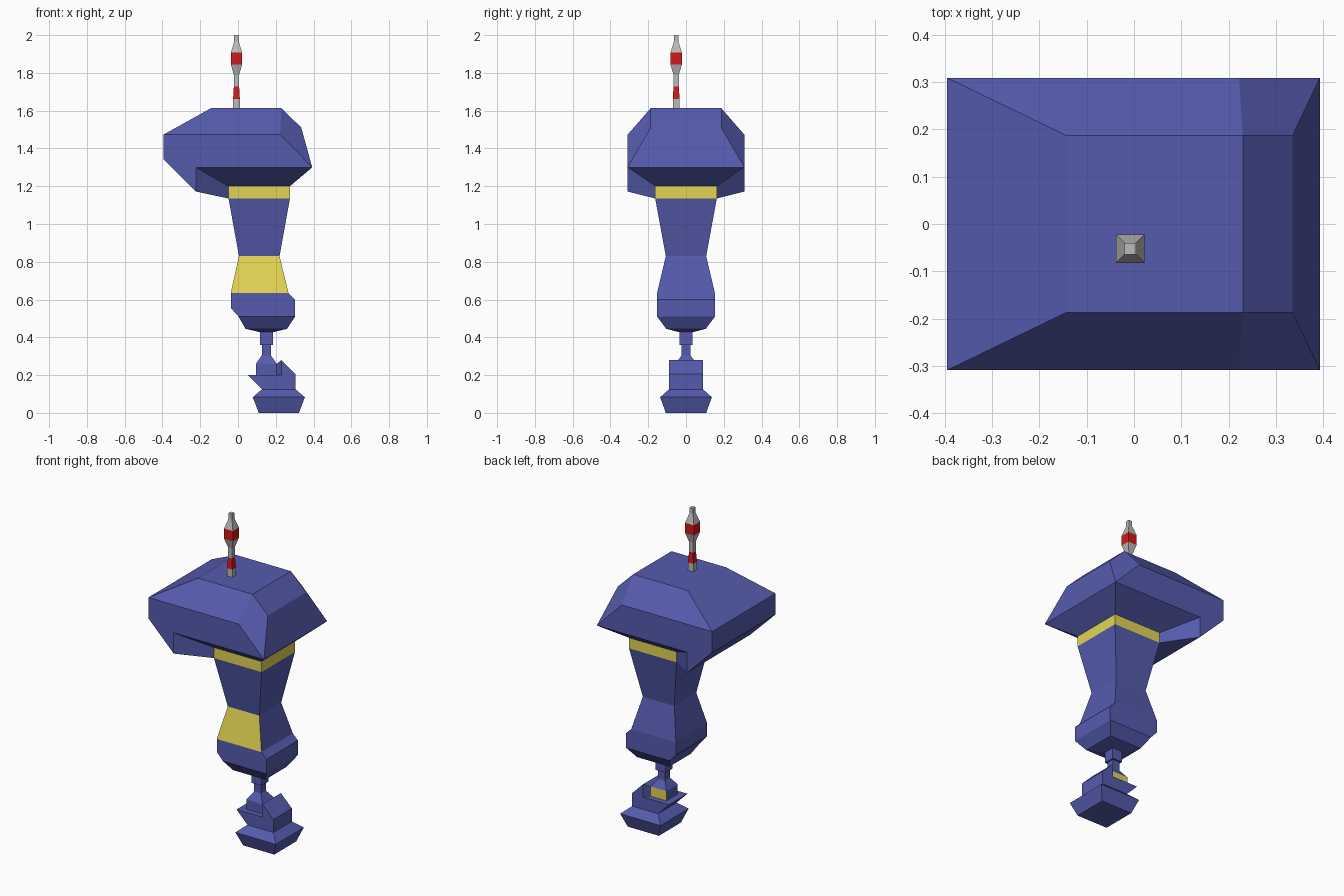
import bpy, bmesh

if "Cube" in bpy.data.objects:
    bpy.data.objects.remove(bpy.data.objects["Cube"])


def material(name, colour):
    m = bpy.data.materials.new(name)
    m.diffuse_color = (*colour, 1)
    m.use_nodes = True
    m.node_tree.nodes["Principled BSDF"].inputs["Base Color"].default_value = m.diffuse_color
    return m


BLUE = material("blue", (0.09, 0.105, 0.42))
YELLOW = material("yellow", (0.76, 0.66, 0.09))
RED = material("red", (0.65, 0.01, 0.01))
GREY = material("grey", (0.5, 0.5, 0.5))


def finish(name, bm, mats):
    bmesh.ops.recalc_face_normals(bm, faces=bm.faces)
    me = bpy.data.meshes.new(name)
    bm.to_mesh(me)
    bm.free()
    for m in mats:
        me.materials.append(m)
    ob = bpy.data.objects.new(name, me)
    bpy.context.collection.objects.link(ob)


def stack(name, rings, mats, accents=(), bottom=False, top=False, skip=()):
    """Four-sided tower; rings are (x0, x1, y0, y1, z) from the top down.
    Sides: 0 front, 1 right, 2 back, 3 left; accents take the second material."""
    bm = bmesh.new()
    loops = [[bm.verts.new(p) for p in ((a, c, z), (b, c, z), (b, d, z), (a, d, z))]
             for a, b, c, d, z in rings]
    for r, (u, l) in enumerate(zip(loops, loops[1:])):
        for s in range(4):
            if s in skip:
                continue
            t = (s + 1) % 4
            f = bm.faces.new((u[s], u[t], l[t], l[s]))
            f.material_index = int((r, s) in accents)
    if top:
        bm.faces.new(loops[0])
    if bottom:
        bm.faces.new(loops[-1])
    finish(name, bm, mats)


def mirrored(name, pts, sides, spans, mats, back_accent=None):
    """Solid symmetric about y = 0: side polygons on both sides, quads across."""
    bm = bmesh.new()
    f_, b_ = ([bm.verts.new((x, s * y, z)) for x, y, z in pts] for s in (-1, 1))
    for n, side in enumerate(sides):
        bm.faces.new([f_[i] for i in side])
        bm.faces.new([b_[i] for i in reversed(side)]).material_index = int(n == back_accent)
    for i, j in spans:
        bm.faces.new((f_[i], f_[j], b_[j], b_[i]))
    finish(name, bm, mats)


# Head with faceted crown and rear overhang
mirrored("head",
         [(-.143, .187, 1.613), (.23, .187, 1.613), (.335, .187, 1.51), (.393, .309, 1.30),
          (.222, .309, 1.473), (-.395, .309, 1.473), (-.395, .309, 1.343), (-.223, .309, 1.172),
          (-.223, .309, 1.30), (-.05, .163, 1.20), (-.05, .163, 1.135), (.275, .163, 1.20)],
         [(0, 1, 4, 5), (1, 2, 3, 4), (5, 4, 3, 8, 7, 6), (8, 3, 11, 9), (8, 9, 10, 7)],
         [(0, 1), (1, 2), (2, 3), (3, 11), (0, 5), (5, 6), (6, 7), (7, 10)], [BLUE])

# Yellow collar, its left side hidden inside the head
stack("collar", [(-.05, .275, -.163, .163, z) for z in (1.20, 1.135)], [YELLOW], skip=(3,))

# Waisted body with a yellow front panel, closing onto the stem
body = [(-.05, .275, .163, 1.135), (.005, .22, .107, .83), (-.038, .267, .153, .635),
        (-.038, .302, .153, .60), (-.038, .302, .153, .555), (.003, .302, .153, .51),
        (.04, .26, .105, .445), (.117, .184, .034, .427)]
stack("body", [(a, b, -h, h, z) for a, b, h, z in body], [BLUE, YELLOW], {(1, 0)})

# Stepped stem flaring out to the ankle
stem = [(.034, .034, .427), (.034, .034, .36), (.024, .024, .36), (.024, .024, .305),
        (.055, .055, .26)]
stack("stem", [(.15 - w, .15 + w, -h, h, z) for w, h, z in stem], [BLUE])

# Ankle block with raised fin, rear spur and yellow back panel
mirrored("ankle",
         [(.053, .09, .20), (.127, .09, .125), (.305, .09, .125), (.305, .09, .205),
          (.23, .09, .28), (.23, .09, .20), (.205, .055, .20), (.205, .055, .26),
          (.095, .055, .26), (.095, .055, .20)],
         [(0, 1, 2, 3, 4, 5), (4, 7, 6, 5), (0, 5, 6, 9), (6, 7, 8, 9)],
         [(0, 1), (2, 3), (3, 4), (4, 7), (0, 9), (9, 8)], [BLUE, YELLOW], back_accent=3)

# Foot
foot = [(.127, .305, .09, .125), (.078, .354, .137, .083), (.11, .323, .107, 0)]
stack("foot", [(a, b, -h, h, z) for a, b, h, z in foot], [BLUE], bottom=True)

# Antenna with two red bands
rod = [(.012, 2.0), (.012, 1.966), (.03, 1.907), (.03, 1.844), (.014, 1.79),
       (.014, 1.727), (.018, 1.661), (.018, 1.613)]
stack("antenna", [(-.008 - h, -.008 + h, -.052 - h, -.052 + h, z) for h, z in rod], [GREY, RED],
      {(r, s) for r in (2, 5) for s in range(4)}, top=True)
